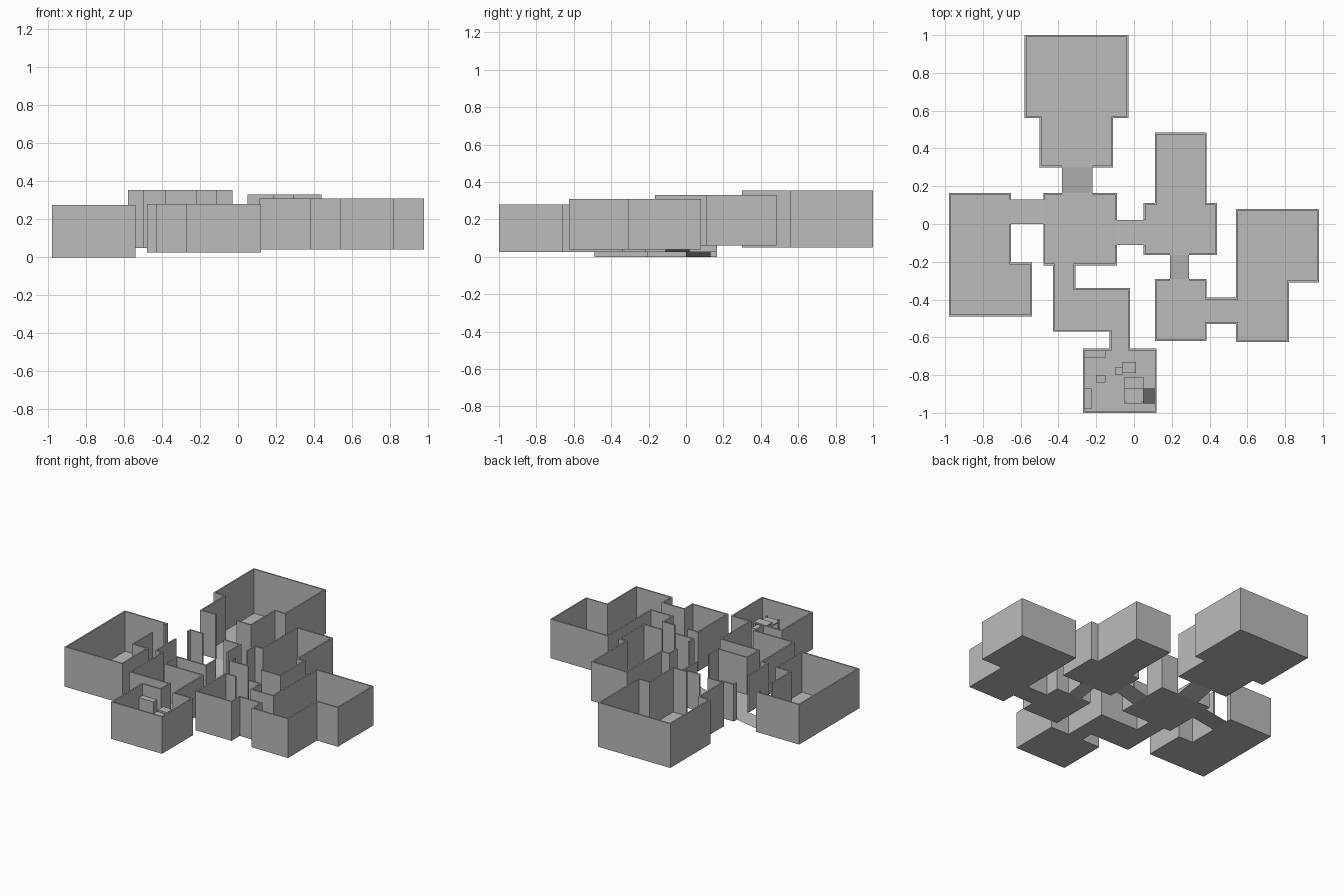
import bpy
import bmesh
from mathutils import Vector

default = bpy.data.objects.get("Cube")
if default:
    bpy.data.objects.remove(default, do_unlink=True)

WALL = 0.01  # wall thickness


def make_material(name, value):
    mat = bpy.data.materials.new(name)
    mat.use_nodes = True
    colour = (value, value, value, 1)
    mat.diffuse_color = colour
    mat.node_tree.nodes["Principled BSDF"].inputs["Base Color"].default_value = colour
    return mat


GREY = make_material("plain grey", 0.5)


def finish(bm, name):
    """Turn a bmesh into a flat-shaded grey object."""
    mesh = bpy.data.meshes.new(name)
    bm.to_mesh(mesh)
    bm.free()
    mesh.materials.append(GREY)
    obj = bpy.data.objects.new(name, mesh)
    bpy.context.collection.objects.link(obj)
    return obj


def sheet(name, corners):
    """A single flat face."""
    bm = bmesh.new()
    bm.faces.new([bm.verts.new(c) for c in corners])
    finish(bm, name)


def offset_left(chain):
    """Shift an open path to its left by the wall thickness, with mitred corners."""
    pts = [Vector(p) for p in chain]
    normals = []
    for a, b in zip(pts, pts[1:]):
        d = (b - a).normalized()
        normals.append(Vector((-d.y, d.x)))
    result = []
    for i, p in enumerate(pts):
        before = normals[max(i - 1, 0)]
        after = normals[min(i, len(normals) - 1)]
        mitre = before if before.dot(after) > 0.9 else before + after
        result.append(p + mitre * WALL)
    return result


def walls(name, chains, low, high):
    """Upright walls along each path, left open at the doorways."""
    bm = bmesh.new()
    for chain in chains:
        inner = offset_left(chain)
        rings = []
        for o, i in zip(chain, inner):
            rings.append([bm.verts.new((p[0], p[1], z))
                          for p, z in ((o, low), (i, low), (i, high), (o, high))])
        for r, s in zip(rings, rings[1:]):
            for k in range(4):
                n = (k + 1) % 4
                bm.faces.new((r[k], r[n], s[n], s[k]))
        bm.faces.new(rings[0])
        bm.faces.new(rings[-1])
    bmesh.ops.recalc_face_normals(bm, faces=bm.faces)
    finish(bm, name)


def room(name, low, high, *chains):
    """Floor and walls; each chain runs counter-clockwise from doorway to doorway."""
    sheet(name + "_floor", [(x, y, low) for chain in chains for x, y in chain])
    walls(name + "_walls", chains, low, high)


def box(name, x0, x1, y0, y1, z0, z1):
    bm = bmesh.new()
    bmesh.ops.create_cube(bm, size=1)
    for v in bm.verts:
        v.co = (x0 if v.co.x < 0 else x1,
                y0 if v.co.y < 0 else y1,
                z0 if v.co.z < 0 else z1)
    return finish(bm, name)


def ramp_x(name, x0, x1, y0, y1, z0, z1):
    sheet(name, [(x0, y0, z0), (x1, y0, z1), (x1, y1, z1), (x0, y1, z0)])


def ramp_y(name, x0, x1, y0, y1, z0, z1):
    sheet(name, [(x0, y0, z0), (x1, y0, z0), (x1, y1, z1), (x0, y1, z1)])


# Floor levels
HUB, WEST, NORTH, EAST, SOUTHEAST = 0.025, 0.0, 0.05, 0.06, 0.04

# Central hub, bent passage and south room share one level
room("hub", HUB, 0.28,
     [(-.48, 0), (-.48, -.22), (-.43, -.22), (-.43, -.57), (-.13, -.57),
      (-.13, -.66), (-.27, -.66), (-.27, -1), (.12, -1), (.12, -.66),
      (-.02, -.66), (-.02, -.34), (-.31, -.34), (-.31, -.22), (-.09, -.22),
      (-.09, -.11)],
     [(-.09, .02), (-.09, .165), (-.22, .165)],
     [(-.38, .165), (-.48, .165), (-.48, .13)])

# North hall
room("north_hall", NORTH, 0.355,
     [(-.22, .3), (-.11, .3), (-.11, .56), (-.03, .56), (-.03, 1),
      (-.58, 1), (-.58, .56), (-.5, .56), (-.5, .3), (-.38, .3)])

# West room
room("west_room", WEST, 0.275,
     [(-.65, .13), (-.65, .165), (-.98, .165), (-.98, -.49), (-.54, -.49),
      (-.54, -.205), (-.65, -.205), (-.65, 0)])

# East room
room("east_room", EAST, 0.33,
     [(.05, -.11), (.05, -.165), (.19, -.165)],
     [(.29, -.165), (.44, -.165), (.44, .11), (.385, .11), (.385, .485),
      (.11, .485), (.11, .11), (.05, .11), (.05, .02)])

# Southeast room, short passage and far east room
room("southeast_rooms", SOUTHEAST, 0.31,
     [(.19, -.29), (.11, -.29), (.11, -.62), (.385, -.62), (.385, -.53),
      (.54, -.53), (.54, -.625), (.82, -.625), (.82, -.31), (.98, -.31),
      (.98, .08), (.54, .08), (.54, -.39), (.385, -.39), (.385, -.29),
      (.29, -.29)])

# Sloping walkways between the levels
ramp_x("west_ramp", -.65, -.48, 0, .13, WEST, HUB)
ramp_x("east_ramp", -.09, .05, -.11, .02, HUB, EAST)
ramp_y("north_ramp", -.38, -.22, .165, .3, HUB, NORTH)
ramp_y("southeast_ramp", .19, .29, -.29, -.165, SOUTHEAST, EAST)

# Raised blocks and platforms inside the south room
box("platform", -.05, .05, -.95, -.87, .17, .18)
box("upper_platform", -.05, .05, -.87, -.81, .19, .2)
box("tall_block", -.06, .01, -.79, -.73, HUB, .2)
box("side_block", -.1, -.06, -.8, -.76, HUB, .16)
box("crate", -.2, -.15, -.84, -.8, HUB, .1)
box("corner_shelf", -.26, -.15, -.71, -.67, HUB, .2)
box("west_bench", -.26, -.225, -.98, -.87, HUB, .1)
for i, (x, y) in enumerate(((-.05, -.95), (.04, -.95), (-.05, -.82), (.04, -.82))):
    box(f"platform_post_{i + 1}", x, x + .01, y, y + .01, HUB, .19)
ramp_x("platform_ramp", .05, .11, -.95, -.87, .18, .06)
